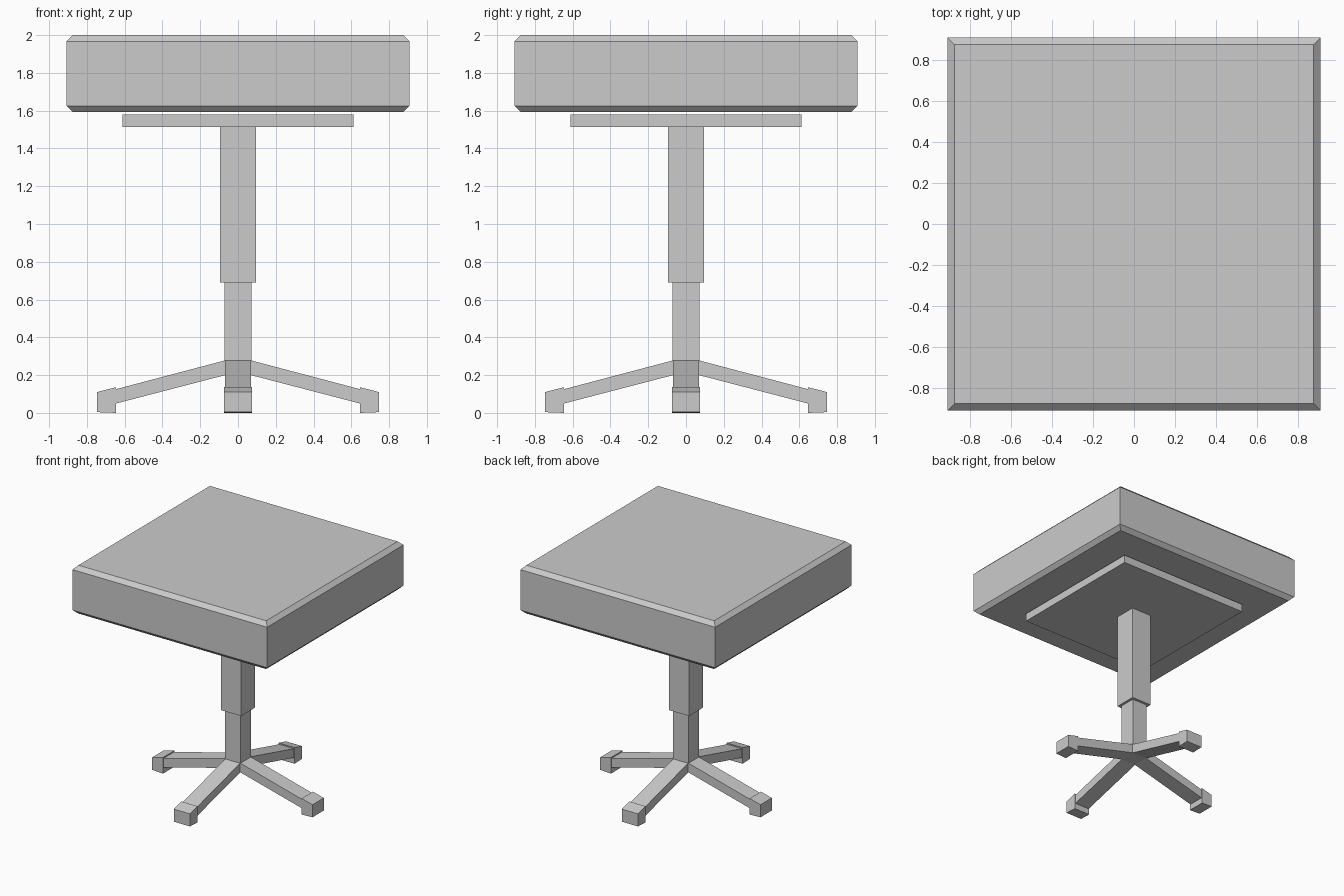
import bpy
import math
from mathutils import Matrix

if "Cube" in bpy.data.objects:
    bpy.data.objects.remove(bpy.data.objects["Cube"])


def mesh_object(name, verts, faces):
    mesh = bpy.data.meshes.new(name)
    mesh.from_pydata(verts, [], faces)
    obj = bpy.data.objects.new(name, mesh)
    bpy.context.collection.objects.link(obj)
    return obj


def square_stack(name, rings):
    """Square column through a list of (half width, z) rings."""
    verts = [(sx * h, sy * h, z) for h, z in rings
             for sx, sy in ((-1, -1), (1, -1), (1, 1), (-1, 1))]
    faces = [(3, 2, 1, 0)]
    for r in range(len(rings) - 1):
        for i in range(4):
            a, b = r * 4 + i, r * 4 + (i + 1) % 4
            faces.append((a, b, b + 4, a + 4))
    n = len(verts)
    faces.append((n - 4, n - 3, n - 2, n - 1))
    return mesh_object(name, verts, faces)


def extruded_profile(name, profile, half, angle):
    """Counter-clockwise xz outline given a thickness in y, turned about z."""
    n = len(profile)
    verts = [(x, s * half, z) for s in (-1, 1) for x, z in profile]
    faces = [tuple(range(n)), tuple(reversed(range(n, 2 * n)))]
    for i in range(n):
        j = (i + 1) % n
        faces.append((j, i, i + n, j + n))
    obj = mesh_object(name, verts, faces)
    obj.data.transform(Matrix.Rotation(angle, 4, 'Z'))
    return obj


# Cushion with chamfered top and bottom rims
square_stack("seat_cushion", [(0.875, 1.593), (0.908, 1.626),
                              (0.908, 1.967), (0.875, 2.0)])

# Mounting plate and telescoping column
square_stack("seat_plate", [(0.612, 1.513), (0.612, 1.58)])
square_stack("upper_column", [(0.094, 0.69), (0.094, 1.513)])
square_stack("lower_column", [(0.072, 0.2), (0.072, 0.69)])

# Four sloping legs, each ending in a block foot
leg = [(0.068, 0.2), (0.66, 0.046), (0.66, 0.122), (0.068, 0.278)]
foot = [(0.646, 0.0), (0.747, 0.004), (0.747, 0.11), (0.646, 0.136)]
for i, side in enumerate(("right", "back", "left", "front")):
    extruded_profile(side + "_leg", leg, 0.069, i * math.pi / 2)
    extruded_profile(side + "_foot", foot, 0.075, i * math.pi / 2)
